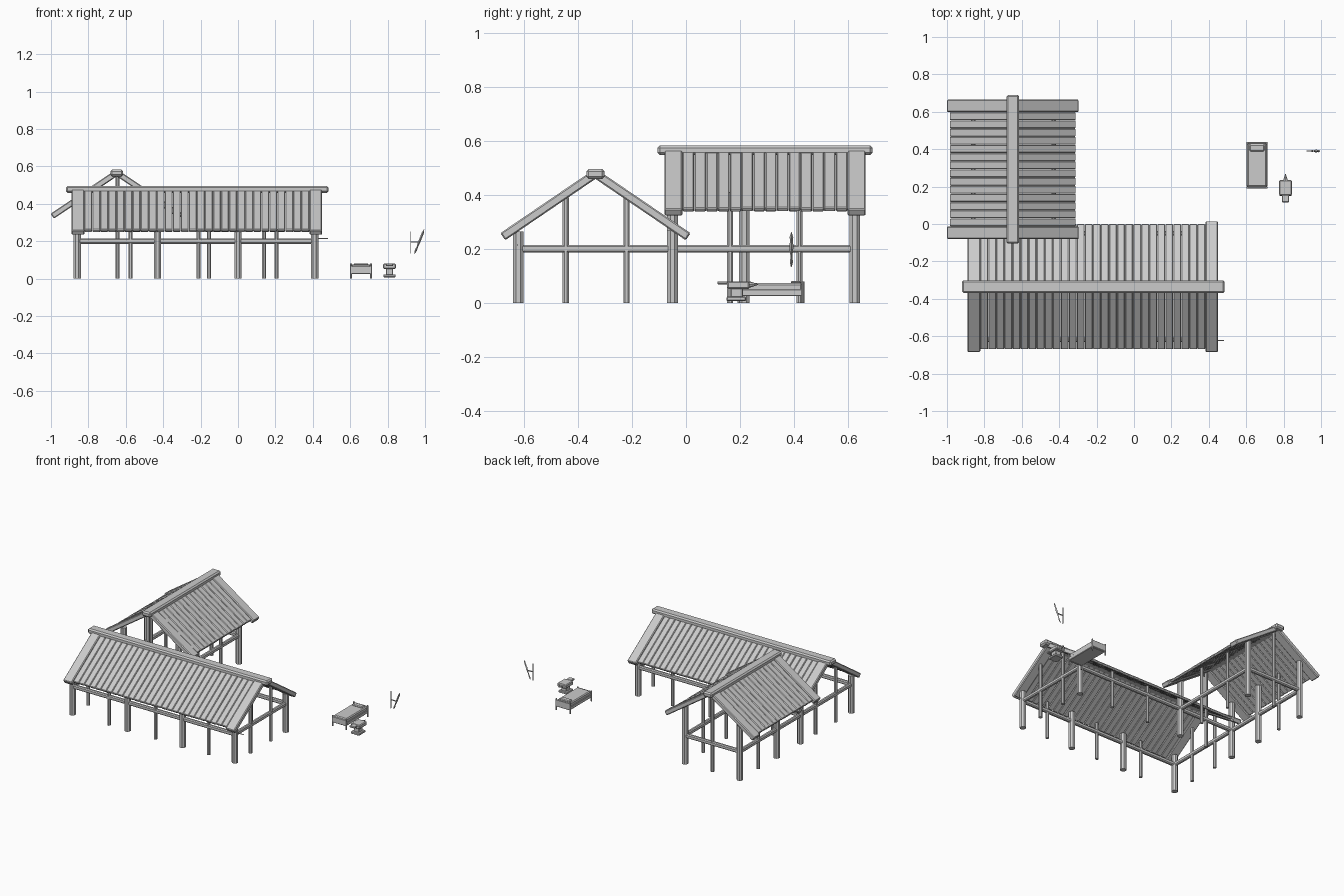
import bpy, bmesh, math, random
from mathutils import Vector, Matrix

if "Cube" in bpy.data.objects:
    bpy.data.objects.remove(bpy.data.objects["Cube"])

random.seed(4)


def finish(name, bm):
    bmesh.ops.recalc_face_normals(bm, faces=bm.faces)
    me = bpy.data.meshes.new(name)
    bm.to_mesh(me)
    bm.free()
    ob = bpy.data.objects.new(name, me)
    bpy.context.collection.objects.link(ob)
    return ob


def bar(name, a, b, across, w, t, bevel=0.004):
    """Bevelled beam from a to b; w is its width along 'across', t its thickness."""
    a, b, y = Vector(a), Vector(b), Vector(across).normalized()
    x = (b - a).normalized()
    z = x.cross(y).normalized()
    m = Matrix((x, y, z)).transposed().to_4x4()
    m.translation = (a + b) / 2
    bm = bmesh.new()
    bmesh.ops.create_cube(bm, size=1)
    bmesh.ops.scale(bm, vec=((b - a).length, w, t), verts=bm.verts)
    if bevel:
        bmesh.ops.bevel(bm, geom=bm.edges[:], offset=bevel, segments=1, affect='EDGES')
    bm.transform(m)
    return finish(name, bm)


def box(name, x0, x1, y0, y1, z0, z1, bevel=0.003):
    ym, zm = (y0 + y1) / 2, (z0 + z1) / 2
    return bar(name, (x0, ym, zm), (x1, ym, zm), (0, 1, 0), y1 - y0, z1 - z0, bevel)


def post(name, x, y, h, r):
    bm = bmesh.new()
    bmesh.ops.create_cone(bm, cap_ends=True, segments=8, radius1=r * 1.06, radius2=r * 1.06, depth=h)
    bm.transform(Matrix.Translation((x, y, h / 2)) @ Matrix.Rotation(math.pi / 8, 4, 'Z'))
    return finish(name, bm)


def roof(name, along, mid, top, run, drop, ends, slats, end_w, ridge):
    """Two slopes of slats with wide boards at the gables and a ridge beam."""
    def pt(s, u, z):
        return (s, mid + u, z) if along == 'x' else (mid + u, s, z)
    across = (1, 0, 0) if along == 'x' else (0, 1, 0)
    lo, hi = ends
    for side in (-1, 1):
        for s in (lo + end_w / 2, hi - end_w / 2):
            bar(name + "_gable_board", pt(s, 0, top), pt(s, side * run, top - drop),
                across, end_w, 0.032, 0.005)
        pitch = (hi - lo - 2 * end_w) / slats
        for i in range(slats):
            s = lo + end_w + (i + 0.5) * pitch
            k = 0.965
            j = random.uniform(-0.001, 0.001)
            bar(name + "_slat", pt(s, 0, top + 0.002 + j), pt(s, side * run * k, top + 0.002 + j - drop * k),
                across, pitch * 0.98, 0.018, 0.004)
    bar(name + "_ridge", pt(ridge[0], 0, top - 0.001), pt(ridge[1], 0, top - 0.001),
        pt(0, 1 - mid, 0), 0.068, 0.036, 0.009)


# Roofs of the hall and the wing
roof("hall_roof", 'x', -0.335, 0.478, 0.343, 0.233, (-0.89, 0.45), 28, 0.068, (-0.92, 0.485))
roof("wing_roof", 'y', -0.648, 0.566, 0.345, 0.232, (-0.08, 0.665), 14, 0.067, (-0.105, 0.69))

# Thick corner posts
L, R, E, F, M, B = -0.86, -0.43, 0.41, -0.62, -0.05, 0.625
for x in (L, R, 0.0, E):
    post("front_post", x, F, 0.265, 0.02)
for x in (L, R, E):
    post("middle_post", x, M, 0.27 if x == E else 0.40, 0.02)
for x in (L, R):
    post("back_post", x, B, 0.41, 0.02)
post("wing_left_post", L, 0.215, 0.41, 0.02)

# Thin posts between
for x in (-0.575, -0.21, 0.205):
    post("front_stud", x, F, 0.265, 0.011)
for x in (-0.155, 0.14):
    post("hall_back_stud", x, M, 0.265, 0.011)
for x in (L, E):
    for y in (-0.445, -0.22):
        post("hall_gable_stud", x, y, 0.39, 0.012)
for x, y in ((R, 0.163), (R, 0.42), (L, 0.42)):
    post("wing_stud", x, y, 0.41, 0.011)
for y in (M, B):
    post("wing_gable_stud", -0.645, y, 0.55, 0.011)

# Rails around the walls
rz = 0.2
for a, b in (((L, F), (E, F)), ((L, M), (E, M)), ((L, B), (R, B)),
             ((L, F), (L, B)), ((E, F), (E, M)), ((R, M), (R, B))):
    bar("wall_rail", (*a, rz), (*b, rz), (0, 0, 1), 0.028, 0.024, 0.006)
bar("rail_peg", (E, -0.623, 0.215), (0.48, -0.623, 0.215), (0, 0, 1), 0.004, 0.004, 0)

# Bed
box("mattress", 0.605, 0.71, 0.2, 0.43, 0.035, 0.073, 0.006)
box("bed_frame", 0.602, 0.713, 0.2, 0.43, 0.025, 0.05)
box("headboard", 0.602, 0.713, 0.43, 0.438, 0.025, 0.075)
box("footboard", 0.602, 0.713, 0.19, 0.2, 0.025, 0.068)
box("pillow", 0.618, 0.697, 0.388, 0.425, 0.07, 0.082, 0.005)
for x in (0.604, 0.711):
    for y, h in ((0.195, 0.072), (0.433, 0.08)):
        post("bed_post", x, y, h, 0.005)

# Anvil
box("anvil_foot", 0.777, 0.843, 0.15, 0.222, 0.007, 0.023)
box("anvil_waist", 0.79, 0.83, 0.165, 0.21, 0.02, 0.056)
box("anvil_body", 0.776, 0.844, 0.152, 0.235, 0.052, 0.08, 0.005)
box("anvil_heel", 0.79, 0.83, 0.116, 0.156, 0.068, 0.08)
bm = bmesh.new()
bmesh.ops.create_cone(bm, cap_ends=True, segments=8, radius1=0.013, radius2=0.001, depth=0.035)
bm.transform(Matrix.Translation((0.81, 0.25, 0.068)) @ Matrix.Rotation(-math.pi / 2, 4, 'X'))
finish("anvil_horn", bm)

# Door handle: slanted leaf-ended grip, thin upright and link
a, b = Vector((0.944, 0.39, 0.133)), Vector((0.995, 0.39, 0.262))
d = (b - a).normalized()
bm = bmesh.new()
rings = []
for f, w in ((0, .001), (.14, .006), (.3, .003), (.45, .006), (.6, .008), (.75, .005), (.86, .007), (1, .001)):
    c = a.lerp(b, f)
    n = Vector((d.z, 0, -d.x)) * 0.006 * min(1, w / .005)
    rings.append([bm.verts.new(c + o) for o in (n, Vector((0, w, 0)), -n, Vector((0, -w, 0)))])
for p, q in zip(rings, rings[1:]):
    for i in range(4):
        bm.faces.new((p[i], p[(i + 1) % 4], q[(i + 1) % 4], q[i]))
bm.faces.new(rings[0])
bm.faces.new(rings[-1])
finish("handle_grip", bm)
bar("handle_upright", (0.923, 0.39, 0.135), (0.923, 0.39, 0.253), (0, 1, 0), 0.006, 0.004, 0)
bar("handle_link", (0.923, 0.39, 0.195), (0.97, 0.39, 0.195), (0, 1, 0), 0.006, 0.005, 0)
